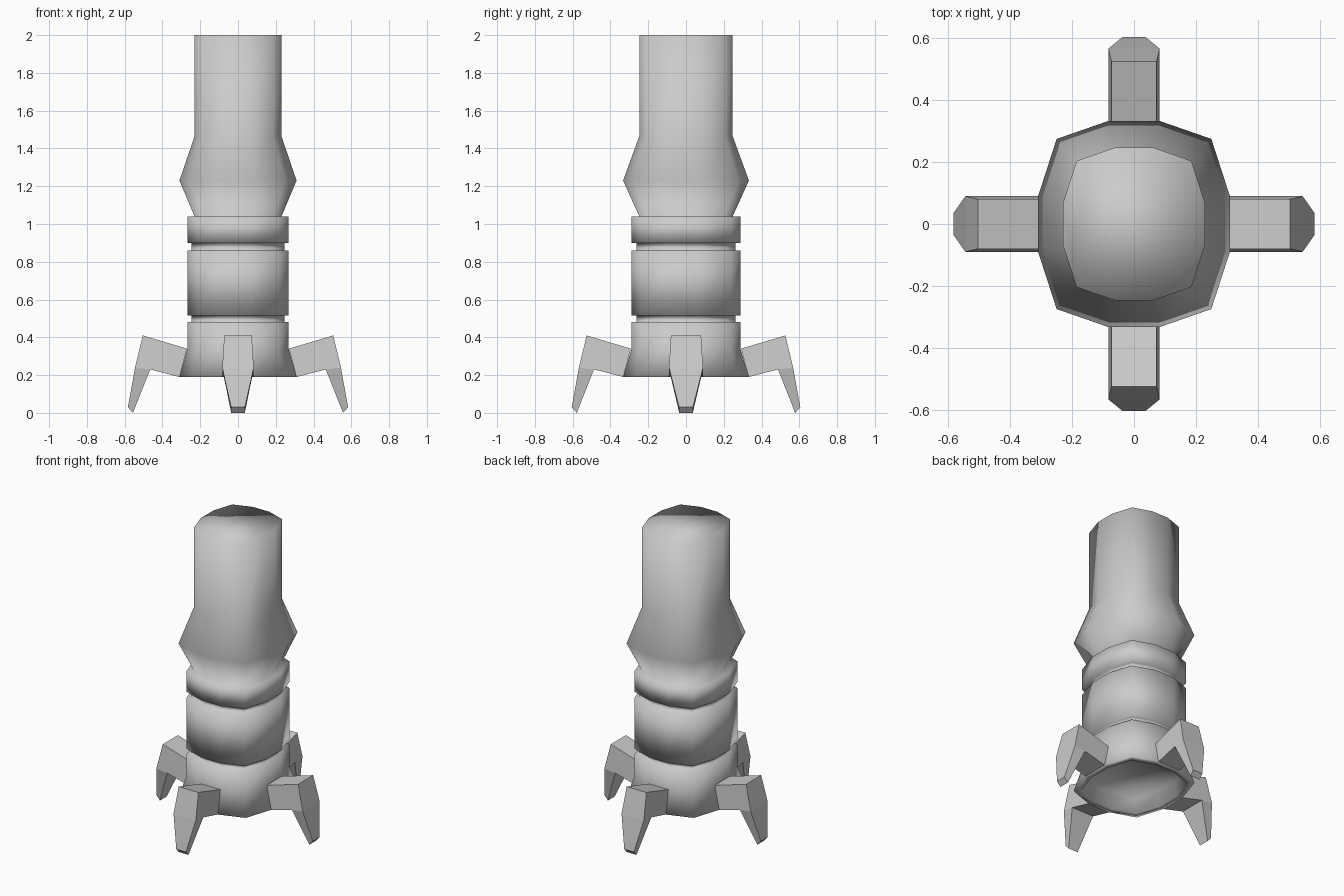
import bpy, bmesh, math
from mathutils import Matrix

if "Cube" in bpy.data.objects:
    bpy.data.objects.remove(bpy.data.objects["Cube"])

# one quarter of the twelve-sided cross-section (widest size)
QUARTER = [(0.31, 0.09), (0.25, 0.275), (0.083, 0.333)]
SECTION = (QUARTER + [(-x, y) for x, y in reversed(QUARTER)]
           + [(-x, -y) for x, y in QUARTER]
           + [(x, -y) for x, y in reversed(QUARTER)])


def finish(name, bm, smooth):
    bmesh.ops.recalc_face_normals(bm, faces=bm.faces)
    mesh = bpy.data.meshes.new(name)
    bm.to_mesh(mesh)
    bm.free()
    for p in mesh.polygons:
        p.use_smooth = smooth
    obj = bpy.data.objects.new(name, mesh)
    bpy.context.collection.objects.link(obj)
    return obj


def stack(name, profile):
    """Skin the cross-section through (scale, z) steps and cap both ends."""
    bm = bmesh.new()
    rings = [[bm.verts.new((x * s, y * s, z)) for x, y in SECTION] for s, z in profile]
    n = len(SECTION)
    for a, b in zip(rings, rings[1:]):
        for i in range(n):
            j = (i + 1) % n
            bm.faces.new((a[i], a[j], b[j], b[i]))
    bm.faces.new(rings[0])
    bm.faces.new(rings[-1])
    return finish(name, bm, True)


def leg(name, angle, shift, narrow):
    """Bent leg: side outline of (distance, z, half width), mirrored across its width."""
    outline = [(0.27, 0.34, 0.08), (0.504, 0.41, 0.08), (0.545, 0.24, 0.09),
               (0.583, 0.03, 0.036), (0.556, 0.0, 0.036), (0.465, 0.23, 0.09),
               (0.31, 0.19, 0.09)]
    bm = bmesh.new()
    sides = [[bm.verts.new((d + shift, s * (w - (narrow if w > 0.05 else 0)), z))
              for d, z, w in outline] for s in (-1, 1)]
    for v in sides:
        bm.faces.new([v[i] for i in (0, 1, 2, 5, 6)])   # thigh side
        bm.faces.new([v[i] for i in (2, 3, 4, 5)])      # shin side
    a, b = sides
    for i in range(7):
        j = (i + 1) % 7
        bm.faces.new((a[i], a[j], b[j], b[i]))
    bm.transform(Matrix.Rotation(angle, 4, 'Z'))
    return finish(name, bm, False)


# column: recessed underside, flared foot, two grooves, collar, bulge and tube
LOW, GROOVE, TUBE = 0.865, 0.79, 0.742
stack("column", [
    (0.82, 0.28), (0.88, 0.19), (1.0, 0.19), (LOW, 0.34), (LOW, 0.48),
    (GROOVE, 0.48), (GROOVE, 0.515), (LOW, 0.515), (LOW, 0.86),
    (GROOVE, 0.86), (GROOVE, 0.90), (LOW, 0.90), (LOW, 1.04),
    (TUBE, 1.04), (1.0, 1.23), (TUBE, 1.465), (TUBE, 2.0)])

# four legs; the front and back ones sit further out and are narrower
for i, name in enumerate(("right_leg", "back_leg", "left_leg", "front_leg")):
    odd = i % 2
    leg(name, i * math.pi / 2, 0.022 * odd, 0.007 * odd)
